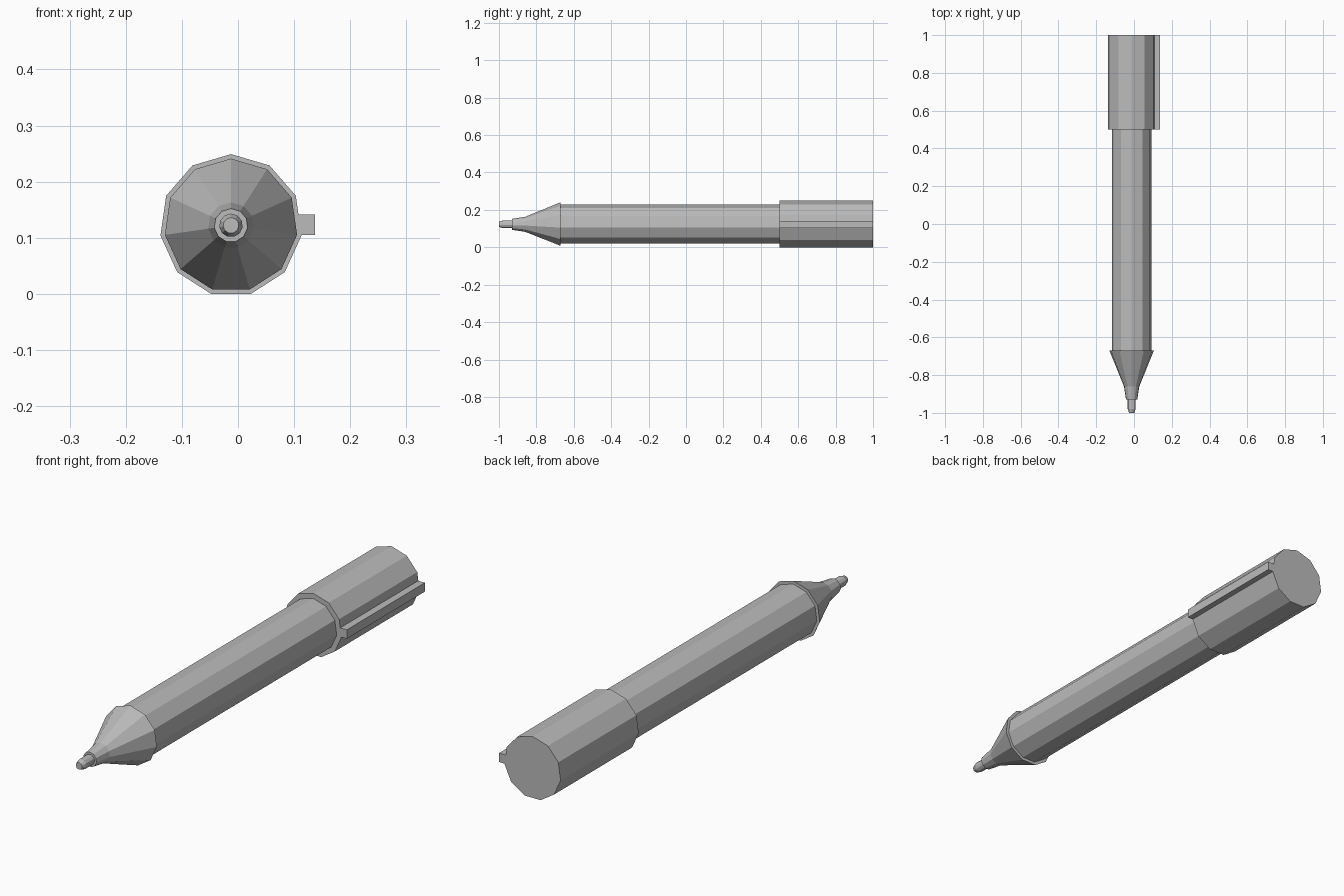
import bpy
import math

old = bpy.data.objects.get("Cube")
if old:
    bpy.data.objects.remove(old, do_unlink=True)

SIDES = 11
CX, CZ = -0.0125, 0.122

grey = bpy.data.materials.new("mid_grey")
grey.use_nodes = True
colour = (0.5, 0.5, 0.5, 1)
grey.diffuse_color = colour
grey.node_tree.nodes["Principled BSDF"].inputs["Base Color"].default_value = colour


def add_part(name, verts, faces):
    mesh = bpy.data.meshes.new(name)
    mesh.from_pydata(verts, [], faces)
    mesh.materials.append(grey)
    obj = bpy.data.objects.new(name, mesh)
    bpy.context.collection.objects.link(obj)
    return obj


def turned(name, profile):
    """Faceted solid along y from (y, radius) pairs, front to back, one corner up."""
    verts, faces = [], []
    for y, r in profile:
        for i in range(SIDES):
            a = 2 * math.pi * i / SIDES
            verts.append((CX + r * math.sin(a), y, CZ + r * math.cos(a)))
    for k in range(len(profile) - 1):
        for i in range(SIDES):
            j = (i + 1) % SIDES
            a, b = k * SIDES, (k + 1) * SIDES
            faces.append((a + i, b + i, b + j, a + j))
    last = (len(profile) - 1) * SIDES
    faces.append(tuple(range(SIDES)))
    faces.append(tuple(reversed(range(last, last + SIDES))))
    return add_part(name, verts, faces)


def box(name, low, high):
    verts = [(x, y, z) for x in (low[0], high[0])
             for y in (low[1], high[1]) for z in (low[2], high[2])]
    faces = [(0, 1, 3, 2), (4, 6, 7, 5), (0, 4, 5, 1),
             (2, 3, 7, 6), (0, 2, 6, 4), (1, 5, 7, 3)]
    return add_part(name, verts, faces)


# Writing point, tapered nose, long barrel and cap
turned("writing_tip", [(-1, 0.014), (-0.98, 0.021), (-0.9, 0.021)])
turned("nose_cone", [(-0.93, 0.03), (-0.86, 0.041), (-0.67, 0.119)])
turned("barrel", [(-0.68, 0.106), (0.52, 0.106)])
turned("cap", [(0.5, 0.127), (1, 0.127)])

# Straight pocket clip along the side of the cap
box("pocket_clip", (0.09, 0.5, 0.105), (0.1375, 1, 0.141))
